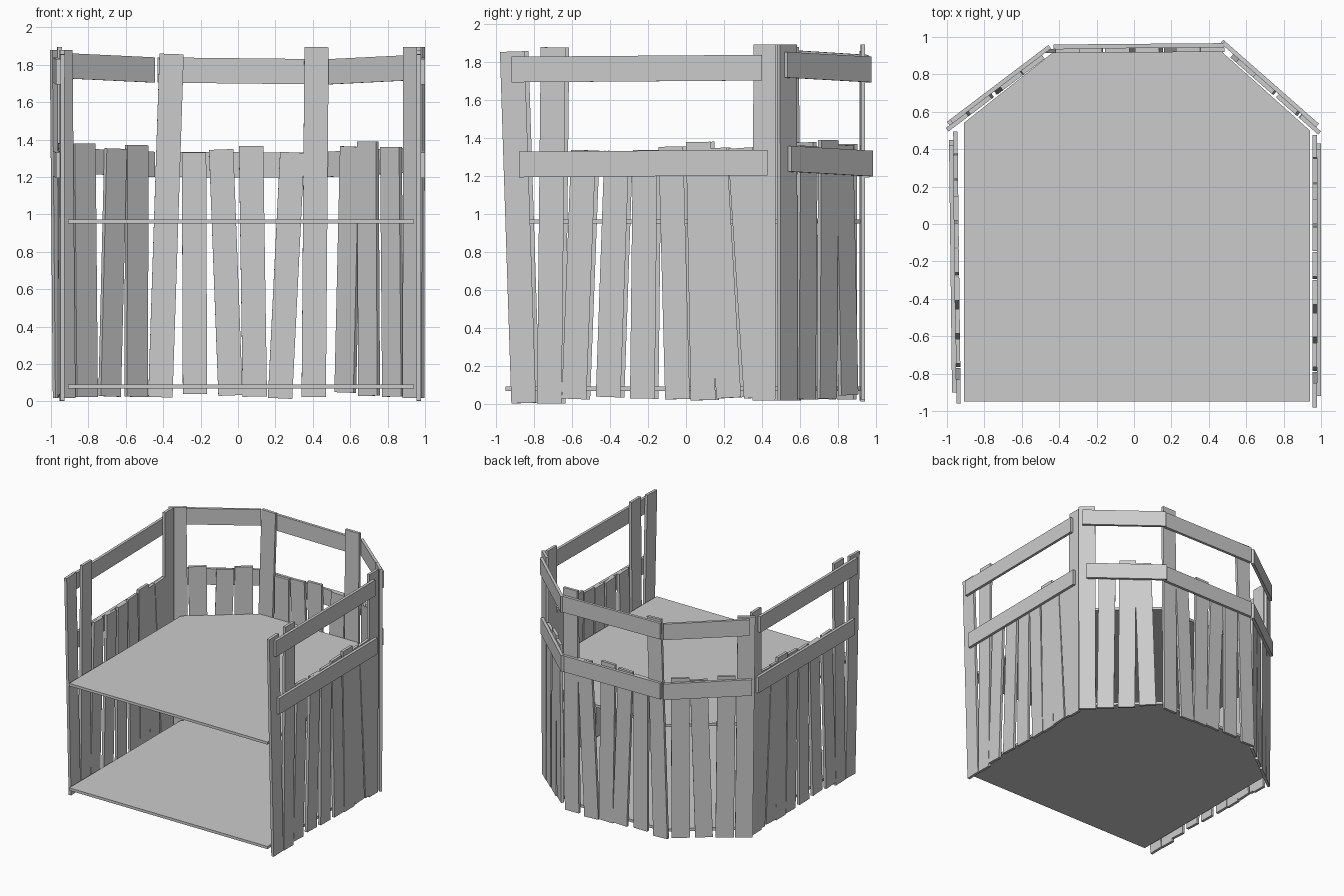
import bpy, bmesh
from mathutils import Vector

T = 0.023  # board thickness


def prism(name, base, offset):
    """Solid made by sweeping a flat polygon along an offset vector."""
    bm = bmesh.new()
    lo = [bm.verts.new(p) for p in base]
    hi = [bm.verts.new(p + offset) for p in base]
    bm.faces.new(lo)
    bm.faces.new(hi)
    for i in range(len(lo)):
        j = (i + 1) % len(lo)
        bm.faces.new((lo[i], lo[j], hi[j], hi[i]))
    bmesh.ops.recalc_face_normals(bm, faces=bm.faces)
    me = bpy.data.meshes.new(name)
    bm.to_mesh(me)
    bm.free()
    bpy.context.collection.objects.link(bpy.data.objects.new(name, me))


def wall(name, origin, direction, planks, rails):
    """Planks: (bottom s, top s, width, z0, z1). Rails: (s0, s1, z at s0, z at s1)."""
    o = Vector((*origin, 0))
    d = Vector((*direction, 0)).normalized()
    n = Vector((d.y, -d.x, 0))
    if n.dot(o) < 0:
        n = -n

    def board(label, corners, depth):
        prism(label, [o + d * s + n * depth + Vector((0, 0, z)) for s, z in corners], n * T)

    for b, t, w, z0, z1 in planks:
        label = "post" if z1 > 1.6 else "plank"
        # end cuts stay square to the leaning board
        k = (t - b) / (z1 - z0) * w
        board(f"{name}_{label}", [(b, z0), (b + w, z0 - k), (t + w, z1 - k), (t, z1)], 0)
    for s0, s1, za, zb in rails:
        board(f"{name}_rail", [(s0, za), (s1, zb), (s1, zb + 0.135), (s0, za + 0.135)], T)


# Floors
outline = [(-0.91, -0.95), (0.94, -0.95), (0.94, 0.50), (0.47, 0.92), (-0.43, 0.92), (-0.91, 0.54)]
for name, z in (("lower_floor", 0.07), ("upper_floor", 0.951)):
    prism(name, [Vector((x, y, z)) for x, y in outline], Vector((0, 0, 0.022)))

# Side walls
side_planks = [
    (-0.92, -0.98, 0.13, 0.004, 1.855), (-0.785, -0.765, 0.13, 0.005, 1.88),
    (-0.655, -0.605, 0.13, 0.03, 1.34), (-0.475, -0.43, 0.13, 0.04, 1.335),
    (-0.295, -0.28, 0.13, 0.03, 1.34), (-0.11, -0.145, 0.13, 0.025, 1.355),
    (0.025, 0.0, 0.13, 0.02, 1.38), (0.16, 0.085, 0.13, 0.03, 1.345),
    (0.305, 0.22, 0.13, 0.03, 1.345), (0.35, 0.355, 0.12, 0.02, 1.895)]
side_rails = [(-0.92, 0.40, 1.695, 1.705), (-0.88, 0.43, 1.195, 1.205)]
wall("right_wall", (0.955, 0), (0, 1), side_planks, side_rails)
wall("left_wall", (-0.938, 0.02), (-0.012, 1), side_planks, side_rails)

# Back wall
wall("back_wall", (0, 0.917), (1, 0.008), [
    (-0.48, -0.42, 0.13, 0.025, 1.86), (-0.295, -0.30, 0.13, 0.04, 1.33),
    (-0.105, -0.155, 0.13, 0.03, 1.345), (0.025, 0.005, 0.13, 0.025, 1.365),
    (0.16, 0.225, 0.13, 0.02, 1.335), (0.34, 0.355, 0.13, 0.025, 1.895)],
    [(-0.43, 0.48, 1.705, 1.695), (-0.43, 0.48, 1.20, 1.195)])

# Angled walls, measured outward from the back corners
wall("right_angled_wall", (0.47, 0.93), (0.752, -0.66), [
    (0.06, 0.10, 0.135, 0.05, 1.365), (0.23, 0.22, 0.135, 0.03, 1.39),
    (0.40, 0.385, 0.135, 0.025, 1.36), (0.545, 0.55, 0.135, 0.02, 1.895)],
    [(-0.02, 0.65, 1.695, 1.72), (-0.03, 0.62, 1.20, 1.225)])
wall("left_angled_wall", (-0.43, 0.92), (-0.797, -0.603), [
    (0.065, 0.06, 0.14, 0.025, 1.37), (0.245, 0.205, 0.135, 0.025, 1.35),
    (0.40, 0.415, 0.14, 0.025, 1.38), (0.55, 0.57, 0.135, 0.02, 1.88)],
    [(0.0, 0.66, 1.705, 1.73), (0.0, 0.68, 1.20, 1.225)])
